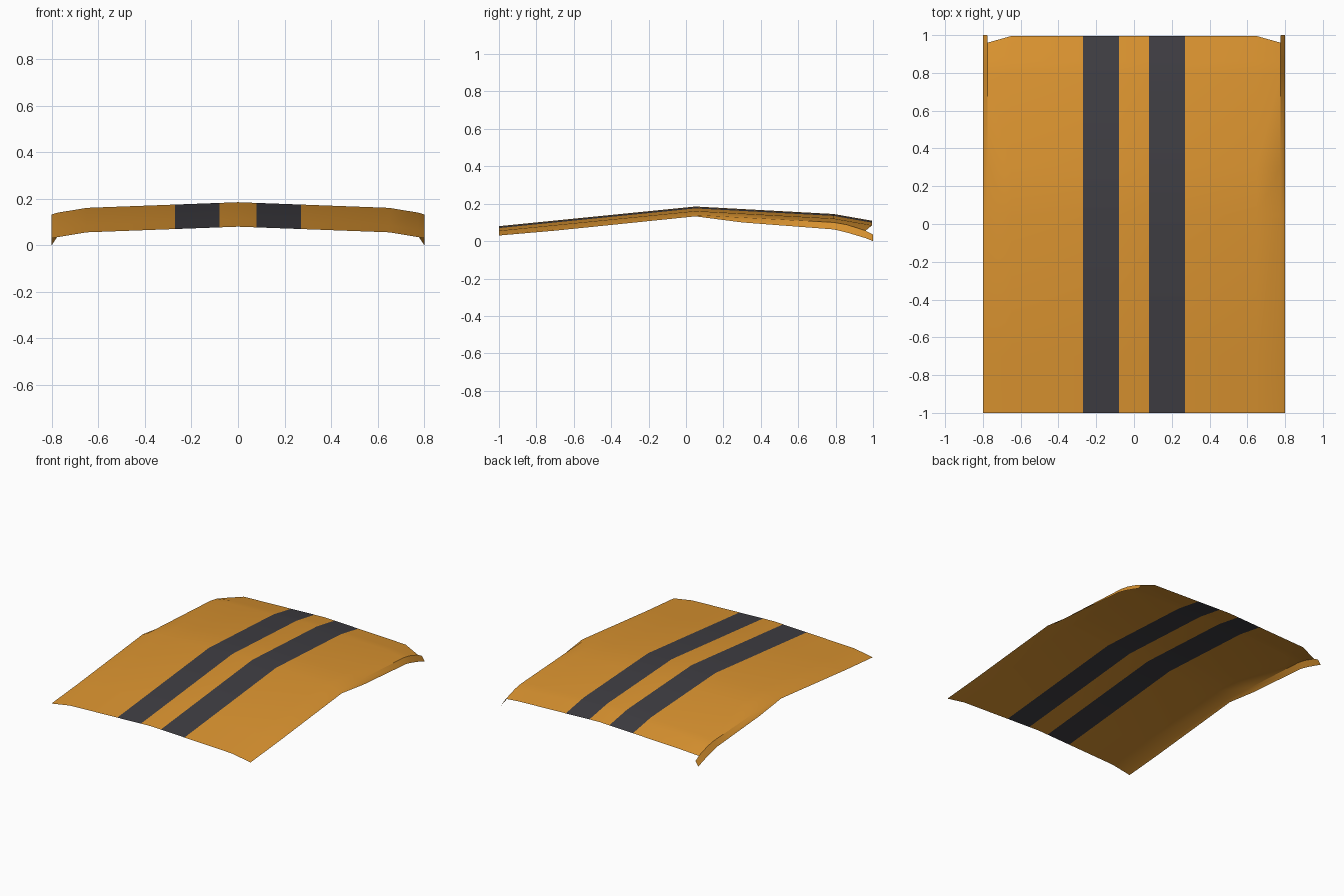
import bpy, bmesh

if "Cube" in bpy.data.objects:
    bpy.data.objects.remove(bpy.data.objects["Cube"])


def material(name, color):
    m = bpy.data.materials.new(name)
    m.diffuse_color = (*color, 1)
    m.use_nodes = True
    m.node_tree.nodes["Principled BSDF"].inputs["Base Color"].default_value = m.diffuse_color
    return m


orange = material("orange_paint", (0.72, 0.30, 0.03))
dark = material("stripe_paint", (0.05, 0.048, 0.056))


def lerp(points, t):
    for (a, za), (b, zb) in zip(points, points[1:]):
        if t <= b:
            return za + (zb - za) * (t - a) / (b - a)
    return points[-1][1]


# Centre line and lower side edge, as (y, z)
SPINE = [(-1, 0.08), (0.05, 0.185), (0.79, 0.145), (1, 0.108)]
EDGE = [(-1, 0.03), (-0.7, 0.056), (0.03, 0.135), (0.3, 0.10),
        (0.75, 0.07), (0.83, 0.055), (1, 0.004)]
# Crown of the panel across its width, as (x, drop below the centre line)
CROWN = [(0, 0), (0.67, 0.025), (0.775, 0.045)]
COLS = [0, 0.08, 0.27, 0.65, 0.775]
ROWS = [-1, -0.7, 0.05, 0.3, 0.79, 0.86, 0.995]

bm = bmesh.new()
grid = []
for y in ROWS:
    row = []
    for x in COLS:
        # rear corners are clipped back
        yy = 0.96 if (x == 0.775 and y > 0.9) else y
        z = lerp(SPINE, yy) - lerp(CROWN, x)
        if x == 0.775 and y > 0.9:
            z = 0.056
        row.append(bm.verts.new((x, yy, z)))
    # folded-down side lip
    ye = 0.96 if y > 0.9 else y
    row.append(bm.verts.new((0.8, ye, lerp(EDGE, ye))))
    grid.append(row)

for r0, r1 in zip(grid, grid[1:]):
    for i in range(len(r0) - 1):
        f = bm.faces.new((r0[i], r0[i + 1], r1[i + 1], r1[i]))
        f.material_index = 1 if i == 1 else 0

# Lip tab running past the clipped rear corner
a = bm.verts.new((0.8, 1, 0))
b = bm.verts.new((0.777, 1, 0.035))
bm.faces.new((grid[-1][4], grid[-1][5], a, b))

# Mirror to the other side and weld the centre line
geom = bm.verts[:] + bm.edges[:] + bm.faces[:]
bmesh.ops.mirror(bm, geom=geom, axis='X', merge_dist=0.0005)
bmesh.ops.remove_doubles(bm, verts=bm.verts[:], dist=0.0005)
bmesh.ops.recalc_face_normals(bm, faces=bm.faces[:])
if sum(f.normal.z for f in bm.faces) < 0:
    bmesh.ops.reverse_faces(bm, faces=bm.faces[:])

me = bpy.data.meshes.new("hood_panel")
bm.to_mesh(me)
bm.free()
me.materials.append(orange)
me.materials.append(dark)
hood = bpy.data.objects.new("hood_panel", me)
bpy.context.collection.objects.link(hood)
bpy.context.view_layer.objects.active = hood
hood.select_set(True)
bpy.ops.object.shade_smooth_by_angle(angle=0.7)
